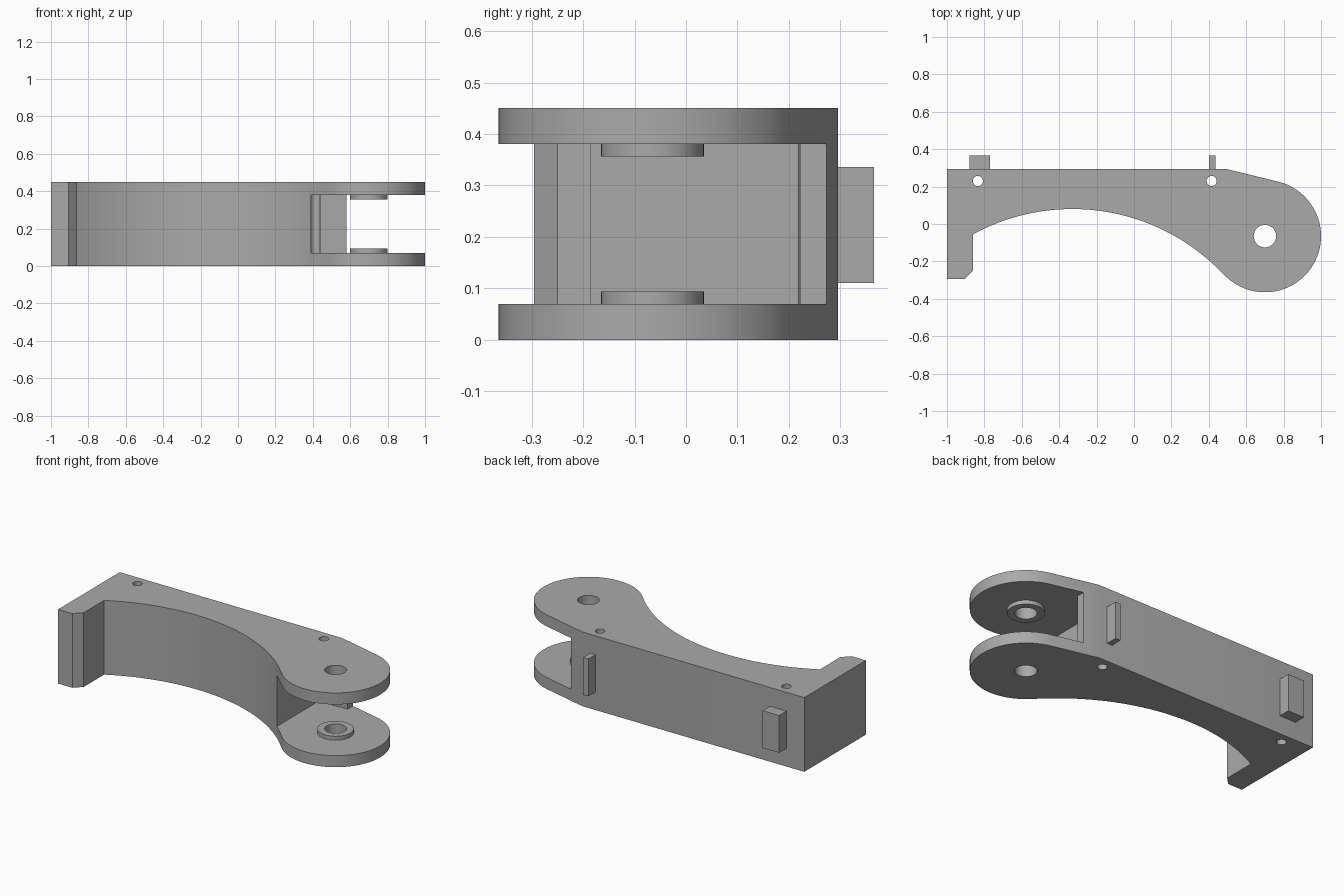
import bpy, bmesh, math
from mathutils import Matrix, Vector

if "Cube" in bpy.data.objects:
    bpy.data.objects.remove(bpy.data.objects["Cube"], do_unlink=True)

HEIGHT = 0.45
SLOT_LOW, SLOT_HIGH = 0.07, 0.38
HINGE = Vector((0.70, -0.065))
HINGE_R = 0.30

grey = bpy.data.materials.new("plain_grey")
grey.use_nodes = True
colour = (0.40, 0.40, 0.40, 1)
grey.diffuse_color = colour
grey.node_tree.nodes["Principled BSDF"].inputs["Base Color"].default_value = colour


def make_object(name, bm):
    bmesh.ops.recalc_face_normals(bm, faces=bm.faces)
    mesh = bpy.data.meshes.new(name)
    bm.to_mesh(mesh)
    bm.free()
    obj = bpy.data.objects.new(name, mesh)
    bpy.context.collection.objects.link(obj)
    mesh.materials.append(grey)
    return obj


def prism(name, outline, z0, z1):
    bm = bmesh.new()
    face = bm.faces.new([bm.verts.new((x, y, z0)) for x, y in outline])
    ext = bmesh.ops.extrude_face_region(bm, geom=[face])
    verts = [v for v in ext["geom"] if isinstance(v, bmesh.types.BMVert)]
    bmesh.ops.translate(bm, verts=verts, vec=(0, 0, z1 - z0))
    return make_object(name, bm)


def rod(name, centre, radius, length, along_x=False, segments=48):
    bm = bmesh.new()
    bmesh.ops.create_cone(bm, cap_ends=True, segments=segments, radius1=radius,
                          radius2=radius, depth=length)
    turn = Matrix.Rotation(math.pi / 2, 4, "Y") if along_x else Matrix()
    bm.transform(Matrix.Translation(centre) @ turn)
    return make_object(name, bm)


def box(name, x0, x1, y0, y1, z0, z1):
    return prism(name, [(x0, y0), (x1, y0), (x1, y1), (x0, y1)], z0, z1)


def arc(centre, radius, start, end, steps):
    return [(centre[0] + radius * math.cos(start + (end - start) * i / steps),
             centre[1] + radius * math.sin(start + (end - start) * i / steps))
            for i in range(steps + 1)]


def cut(target, cutter):
    cutter.hide_render = True
    mod = target.modifiers.new("cut", "BOOLEAN")
    mod.operation = "DIFFERENCE"
    mod.solver = "EXACT"
    mod.object = cutter
    bpy.context.view_layer.objects.active = target
    bpy.ops.object.modifier_apply(modifier=mod.name)
    bpy.data.objects.remove(cutter, do_unlink=True)


def smooth(obj):
    bpy.ops.object.select_all(action="DESELECT")
    obj.select_set(True)
    bpy.context.view_layer.objects.active = obj
    bpy.ops.object.shade_smooth_by_angle(angle=math.radians(25))


# Arm outline: straight back, round hinge end, long concave front, end lug
bow = Vector((-0.33, -1.03))
bow_r = 1.11
to_hinge = HINGE - bow
meet = math.atan2(to_hinge.y, to_hinge.x)
lug_angle = math.acos((-0.86 - bow.x) / bow_r)
outline = [(-1, -0.295), (-1, 0.295), (0.49, 0.295)]
outline += arc(HINGE, HINGE_R, math.radians(76), meet - math.pi, 48)
outline += arc(bow, bow_r, meet, lug_angle, 48)[1:]
outline += [(-0.86, -0.25), (-0.905, -0.295)]
arm = prism("arm_body", outline, 0, HEIGHT)

# Fork slot between the two hinge plates
slot = [(0.39, -0.6), (1.2, -0.6), (1.2, 0.5), (0.58, 0.5), (0.58, 0.222), (0.39, 0.217)]
cut(arm, prism("slot_cutter", slot, SLOT_LOW, SLOT_HIGH))

# Hinge bore, pin holes and the cross hole in the lug
cut(arm, rod("bore_cutter", (HINGE.x, HINGE.y, HEIGHT / 2), 0.06, 1))
for x in (-0.835, 0.415):
    cut(arm, rod("pin_cutter", (x, 0.23, HEIGHT / 2), 0.027, 1, segments=32))
cut(arm, rod("cross_cutter", (-0.93, -0.178, HEIGHT / 2), 0.038, 0.3, along_x=True))
smooth(arm)

# Raised washers facing each other inside the fork
for name, z0 in (("lower_washer", SLOT_LOW), ("upper_washer", SLOT_HIGH - 0.024)):
    centre = (HINGE.x, HINGE.y, z0 + 0.012)
    washer = rod(name, centre, 0.10, 0.024)
    cut(washer, rod("washer_cutter", centre, 0.06, 0.2))
    smooth(washer)

# Tabs on the back wall
box("wide_back_tab", -0.88, -0.77, 0.29, 0.365, 0.11, 0.336)
box("narrow_back_tab", 0.40, 0.435, 0.29, 0.365, 0.11, 0.336)
